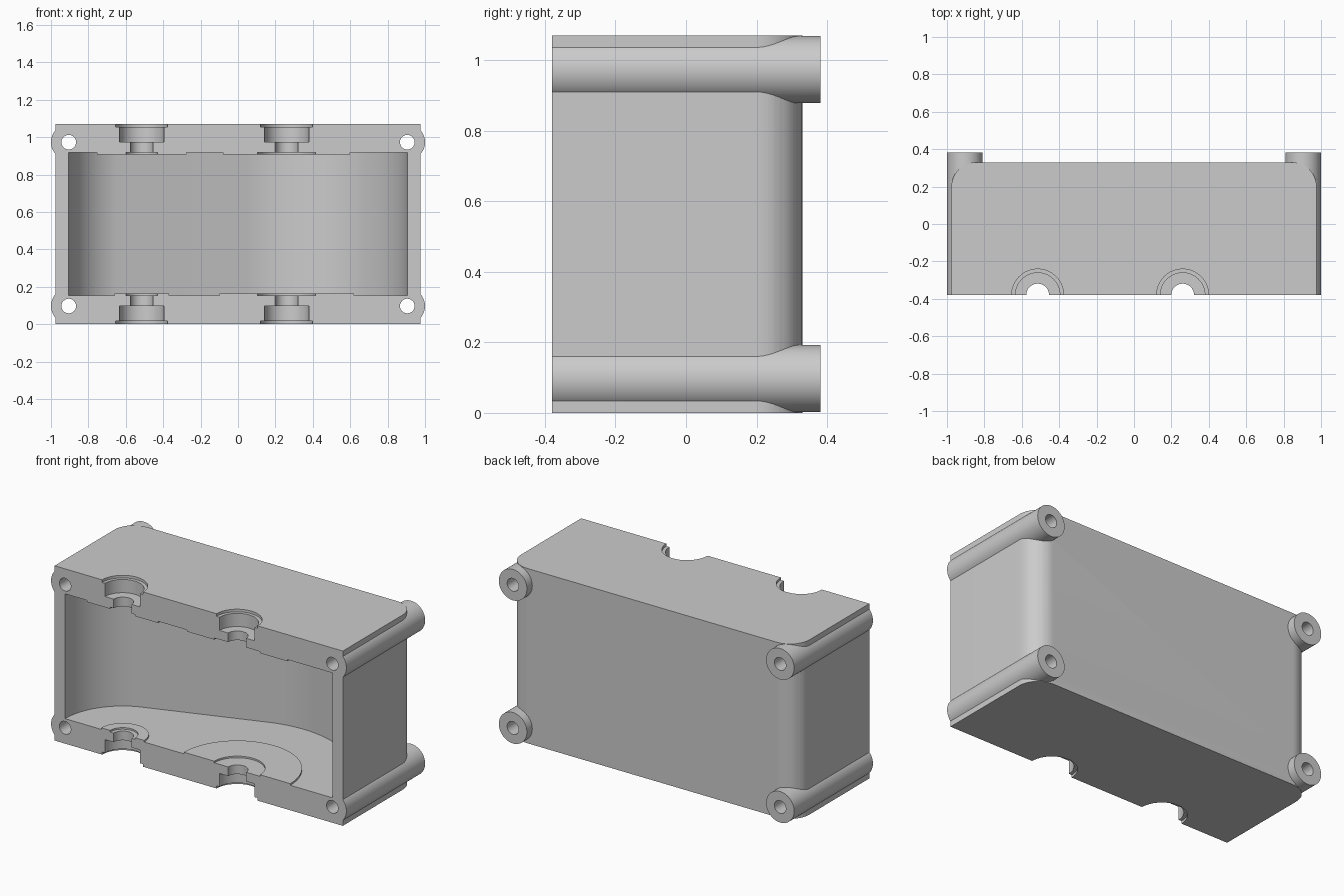
import bpy, bmesh, math
from mathutils import Matrix, Vector

if "Cube" in bpy.data.objects:
    bpy.data.objects.remove(bpy.data.objects["Cube"], do_unlink=True)

GREY = (0.6, 0.6, 0.6, 1.0)
mat = bpy.data.materials.new("light grey")
mat.use_nodes = True
mat.diffuse_color = GREY
bsdf = next(n for n in mat.node_tree.nodes if n.type == 'BSDF_PRINCIPLED')
bsdf.inputs["Base Color"].default_value = GREY

FRONT, BACK, BOSS_BACK = -0.38, 0.33, 0.382
HEIGHT, HALF_W, CORNER = 1.07, 0.976, 0.13
FLOOR, CEILING = 0.153, 0.917
SMALL = (-0.515, 0.39)   # axis x, cavity radius
LARGE = (0.26, 0.645)
BOSS_X, BOSS_Z, BOSS_R, HOLE_R = 0.905, 0.097, 0.095, 0.039


def prism(name, points, z0, z1):
    """Extrude an outline in the xy plane from z0 to z1."""
    bm = bmesh.new()
    face = bm.faces.new([bm.verts.new((x, y, z0)) for x, y in points])
    ext = bmesh.ops.extrude_face_region(bm, geom=[face])
    verts = [v for v in ext["geom"] if isinstance(v, bmesh.types.BMVert)]
    bmesh.ops.translate(bm, verts=verts, vec=(0, 0, z1 - z0))
    bmesh.ops.recalc_face_normals(bm, faces=bm.faces)
    mesh = bpy.data.meshes.new(name)
    bm.to_mesh(mesh)
    bm.free()
    mesh.materials.append(mat)
    obj = bpy.data.objects.new(name, mesh)
    bpy.context.collection.objects.link(obj)
    return obj


def arc(cx, cy, r, a0, a1, n):
    angles = [math.radians(a0 + (a1 - a0) * i / n) for i in range(n + 1)]
    return [(cx + r * math.cos(a), cy + r * math.sin(a)) for a in angles]


def disc(name, x, y, r, z0, z1, n=64):
    return prism(name, arc(x, y, r, 0, 360, n)[:-1], z0, z1)


def rod_y(name, x, z, r, y0, y1):
    """Cylinder along y."""
    obj = disc(name, 0, 0, r, y0, y1)
    obj.data.transform(Matrix.Translation((x, 0, z)) @ Matrix.Rotation(-math.pi / 2, 4, 'X'))
    return obj


def select(obj):
    bpy.ops.object.select_all(action='DESELECT')
    obj.select_set(True)
    bpy.context.view_layer.objects.active = obj


def combine(target, tool, operation):
    mod = target.modifiers.new("combine", 'BOOLEAN')
    mod.operation, mod.solver, mod.object = operation, 'EXACT', tool
    select(target)
    bpy.ops.object.modifier_apply(modifier=mod.name)
    bpy.data.objects.remove(tool, do_unlink=True)


# Housing block with rounded rear corners
outline = [(-HALF_W, FRONT), (HALF_W, FRONT)]
outline += arc(HALF_W - CORNER, BACK - CORNER, CORNER, 0, 90, 12)
outline += arc(CORNER - HALF_W, BACK - CORNER, CORNER, 90, 180, 12)
housing = prism("housing", outline, 0, HEIGHT)

# Screw bosses along the four corners
corners = [(sx * BOSS_X, z) for sx in (-1, 1) for z in (BOSS_Z, HEIGHT - BOSS_Z)]
for x, z in corners:
    combine(housing, rod_y("boss", x, z, BOSS_R, FRONT, BOSS_BACK), 'UNION')

# Cavity wrapping a small and a large wheel
tangent = 90 + math.degrees(math.asin((LARGE[1] - SMALL[1]) / (LARGE[0] - SMALL[0])))
cavity = [(SMALL[0] - SMALL[1], FRONT - 0.1)]
cavity += arc(SMALL[0], FRONT, SMALL[1], 180, tangent, 20)
cavity += arc(LARGE[0], FRONT, LARGE[1], tangent, 0, 32)
cavity += [(LARGE[0] + LARGE[1], FRONT - 0.1)]
combine(housing, prism("cavity_cutter", cavity, FLOOR, CEILING), 'DIFFERENCE')

# Screw holes
for x, z in corners:
    combine(housing, rod_y("hole_cutter", x, z, HOLE_R, FRONT - 0.1, BOSS_BACK + 0.1), 'DIFFERENCE')

# Stepped bearing seats at both ends of each axle
for x in (SMALL[0], LARGE[0]):
    combine(housing, disc("bore_cutter", x, FRONT, 0.061, -0.1, HEIGHT + 0.1), 'DIFFERENCE')
    for r, depth in ((0.119, 0.097), (0.139, 0.016)):
        combine(housing, disc("seat_cutter", x, FRONT, r, -0.1, depth), 'DIFFERENCE')
        combine(housing, disc("seat_cutter", x, FRONT, r, HEIGHT - depth, HEIGHT + 0.1), 'DIFFERENCE')

# Shallow half-ring pads on the cavity floor and ceiling
PAD = 0.01


def half_ring(name, x, inner, outer, z0):
    points = arc(x, FRONT, outer, 0, 180, 40) + arc(x, FRONT, inner, 180, 0, 40)
    return prism(name, points, z0, z0 + PAD)


parts = [housing,
         half_ring("small_floor_pad", SMALL[0], 0.085, 0.145, FLOOR),
         half_ring("large_floor_pad", LARGE[0], 0.155, 0.36, FLOOR),
         half_ring("small_ceiling_pad", SMALL[0], 0.085, 0.24, CEILING - PAD),
         half_ring("large_ceiling_pad", LARGE[0], 0.155, 0.34, CEILING - PAD)]

for part in parts:
    select(part)
    bpy.ops.object.shade_smooth_by_angle(angle=math.radians(30))
